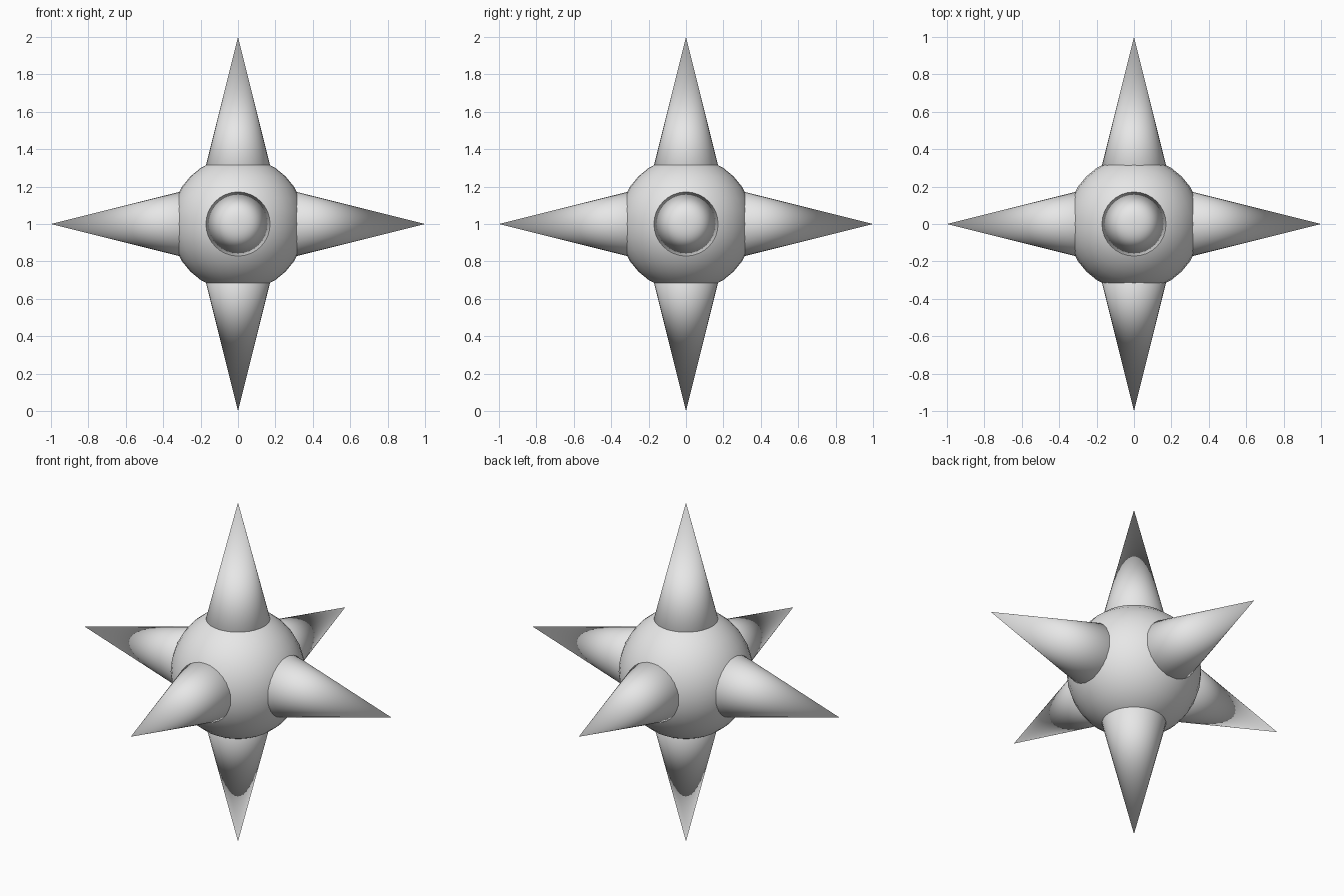
import bpy
from mathutils import Vector

cube = bpy.data.objects.get("Cube")
if cube:
    bpy.data.objects.remove(cube, do_unlink=True)

CENTRE = Vector((0, 0, 1))

# Single plain grey
grey = bpy.data.materials.new("plain_grey")
grey.use_nodes = True
colour = (0.8, 0.8, 0.8, 1)
grey.diffuse_color = colour
for node in grey.node_tree.nodes:
    if node.type == 'BSDF_PRINCIPLED':
        node.inputs["Base Color"].default_value = colour


def finish(name):
    """Name the new object, colour it and shade it smooth throughout."""
    obj = bpy.context.object
    obj.name = name
    obj.data.materials.append(grey)
    obj.data.polygons.foreach_set("use_smooth", [True] * len(obj.data.polygons))
    return obj


# Round core
bpy.ops.mesh.primitive_uv_sphere_add(segments=32, ring_count=16, radius=0.36, location=CENTRE)
finish("core_ball")

# Six spikes, each a capped cone running from the centre of the core
directions = {
    "top": (0, 0, 1), "bottom": (0, 0, -1),
    "left": (1, 0, 0), "right": (-1, 0, 0),
    "front": (0, -1, 0), "back": (0, 1, 0),
}
for side, axis in directions.items():
    axis = Vector(axis)
    bpy.ops.mesh.primitive_cone_add(
        vertices=32, radius1=0.25, radius2=0, depth=1,
        location=CENTRE + axis / 2,
        rotation=axis.to_track_quat('Z', 'Y').to_euler())
    finish(side + "_spike")
